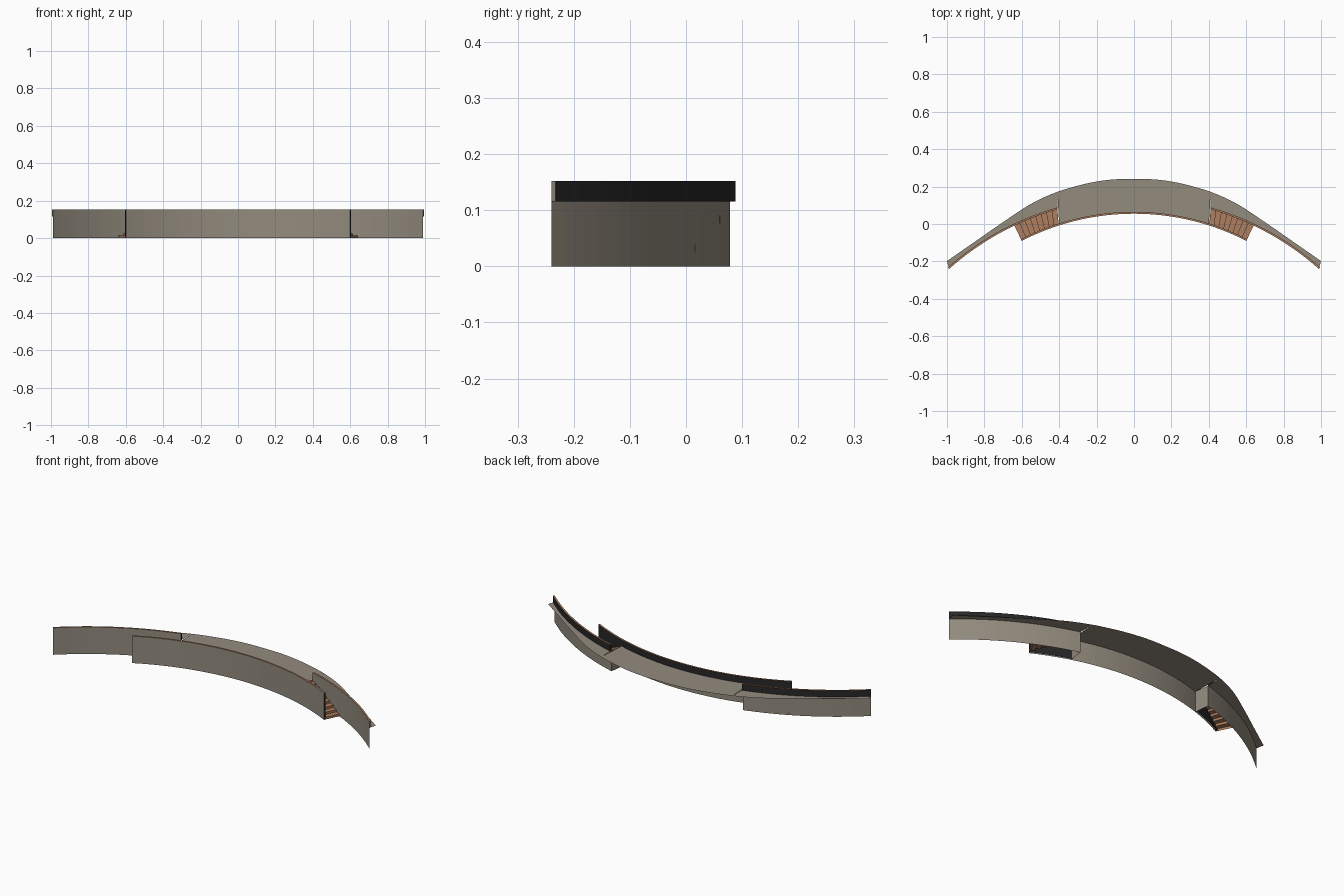
import bpy, math
from mathutils import Vector

if "Cube" in bpy.data.objects:
    bpy.data.objects.remove(bpy.data.objects["Cube"])

FLOOR, TOP, THICK = 0.116, 0.152, 0.010


def material(name, rgb):
    m = bpy.data.materials.new(name)
    m.diffuse_color = (*rgb, 1)
    m.use_nodes = True
    m.node_tree.nodes["Principled BSDF"].inputs["Base Color"].default_value = m.diffuse_color
    return m


STONE = material("taupe", (0.29, 0.258, 0.207))
BLACK = material("black", (0.02, 0.02, 0.02))
WOOD = material("wood brown", (0.42, 0.21, 0.115))


def arc(d, r, x0, x1, n, off=0.0):
    """Plan points on a circle centred (0,-d), from x0 to x1 of the base radius."""
    a0, a1 = math.asin(x0 / r), math.asin(x1 / r)
    pts = []
    for i in range(n + 1):
        a = a0 + (a1 - a0) * i / n
        pts.append(((r + off) * math.sin(a), (r + off) * math.cos(a) - d))
    return pts


def center_arc(x0, x1, n, off=0.0):
    return arc(1.259, 1.314, x0, x1, n, off)


def side_arc(x0, x1, n, off=0.0):
    return arc(1.351, 1.487, x0, x1, n, off)


BACK = [(0, .241), (.1, .239), (.2, .227), (.3, .205), (.42, .168),
        (.55, .108), (.7, .010), (.85, -.094), (1, -.198)]


def back_edge(x0, x1, n):
    """Rear outline of the floor: smooth interpolation of the outline points."""
    def y_at(x):
        x = abs(x)
        k = max(i for i in range(len(BACK) - 1) if BACK[i][0] <= x + 1e-9)

        def slope(i):
            if i == 0:
                return 0.0
            p, q = BACK[i - 1], BACK[min(i + 1, len(BACK) - 1)]
            return (q[1] - p[1]) / (q[0] - p[0])
        (xa, ya), (xb, yb) = BACK[k], BACK[k + 1]
        h = xb - xa
        t = (x - xa) / h
        return ((2*t**3 - 3*t*t + 1) * ya + (t**3 - 2*t*t + t) * h * slope(k)
                + (3*t*t - 2*t**3) * yb + (t**3 - t*t) * h * slope(k + 1))
    xs = [x0 + (x1 - x0) * i / n for i in range(n + 1)]
    return [(x, y_at(x)) for x in xs]


def at(path, z, s=1):
    return [(s * x, y, z) for x, y in path]


def ribbon(name, a, b, mat, facing):
    """Sheet between two equally long point rows, turned toward 'facing'."""
    n = len(a)
    faces = [(i, i + 1, n + i + 1, n + i) for i in range(n - 1)]
    me = bpy.data.meshes.new(name)
    me.from_pydata(a + b, [], faces)
    me.update()
    if sum((p.normal for p in me.polygons), Vector()).dot(Vector(facing)) < 0:
        me.flip_normals()
    me.materials.append(mat)
    ob = bpy.data.objects.new(name, me)
    bpy.context.collection.objects.link(ob)
    return ob


def parapet(name, front, rear, s=1):
    """Full-height front wall, black lining above the floor and wooden cap."""
    ribbon(name + "_wall", at(front, 0, s), at(front, TOP, s), STONE, (0, -1, 0))
    ribbon(name + "_lining", at(rear, FLOOR, s), at(rear, TOP, s), BLACK, (0, 1, 0))
    ribbon(name + "_cap", at(front, TOP, s), at(rear, TOP, s), WOOD, (0, 0, 1))


def wall_end(name, p, q, z0, mat, s, direction):
    ribbon(name, at([p, q], z0, s), at([p, q], TOP, s), mat, (s * direction, 0, 0))


# Central section: front wall and floor
front_c, rear_c = center_arc(-.6, .6, 36), center_arc(-.6, .6, 36, THICK)
parapet("center", front_c, rear_c)
ribbon("center_floor", at(center_arc(-.40, .40, 32), FLOOR),
       at(back_edge(-.41, .41, 32), FLOOR), STONE, (0, 0, 1))

for s, side in ((1, "right"), (-1, "left")):
    # Side wing: wall, floor and wall ends
    front, rear = side_arc(.41, .988, 20), side_arc(.41, .988, 20, THICK)
    parapet(side + "_wing", front, rear, s)
    ribbon(side + "_wing_floor", at(front, FLOOR, s),
           at(back_edge(.41, 1, 20), FLOOR, s), STONE, (0, 0, 1))
    wall_end(side + "_wing_outer_end", front[-1], rear[-1], FLOOR, STONE, s, 1)
    wall_end(side + "_wing_inner_end", front[0], rear[0], FLOOR, BLACK, s, -1)

    # Central wall beside the stairs: black down to the ground
    wall_end(side + "_center_end", front_c[-1], rear_c[-1], 0, BLACK, s, 1)
    beside = center_arc(.40, .6, 8, THICK)
    ribbon(side + "_stair_lining", at(beside, 0, s), at(beside, FLOOR, s), BLACK, (0, 1, 0))

    # Wall closing the floor at the top of the stairs
    head = [center_arc(.40, .6, 1)[0], front[0]]
    ribbon(side + "_stair_head_wall", at(head, 0, s), at(head, FLOOR, s), STONE, (s, 0, 0))

    # Stairs: zigzag of treads and risers between the two walls
    steps = 8
    inner, outer = center_arc(.40, .60, steps, THICK), side_arc(.41, .64, steps)
    row_a, row_b = [], []
    for i in range(steps + 1):
        high = FLOOR * (steps - i + 1) / (steps + 1)
        low = FLOOR * (steps - i) / (steps + 1)
        for z in ((FLOOR, low) if i == 0 else (high, max(low, 0))):
            row_a += at([inner[i]], z, s)
            row_b += at([outer[i]], z, s)
    ribbon(side + "_stairs", row_a, row_b, WOOD, (s * .3, 0, 1))
